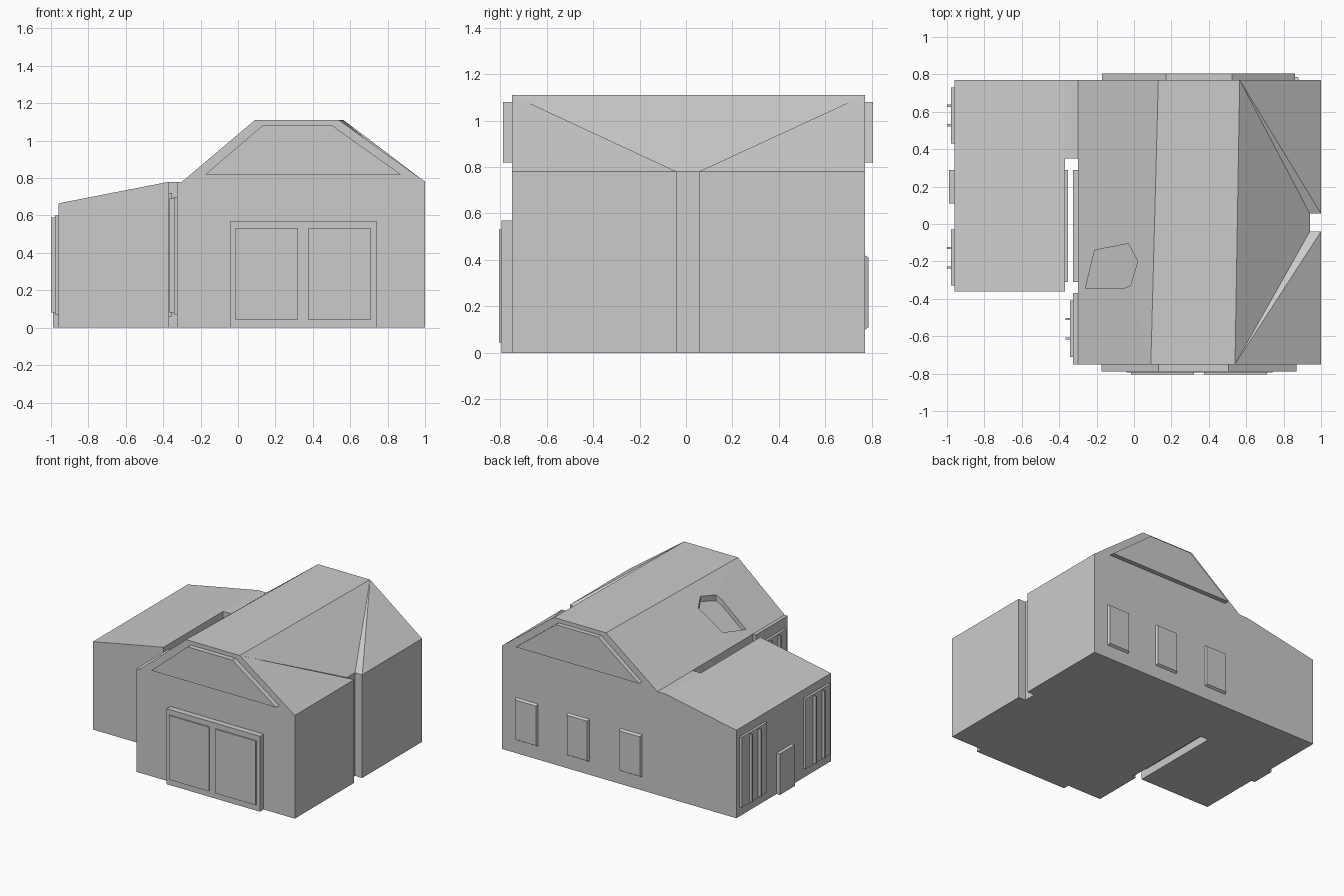
import bpy, bmesh

if "Cube" in bpy.data.objects:
    bpy.data.objects.remove(bpy.data.objects["Cube"])


def mesh_object(name, verts, faces):
    bm = bmesh.new()
    vs = [bm.verts.new(v) for v in verts]
    for f in faces:
        bm.faces.new([vs[i] for i in f])
    bmesh.ops.recalc_face_normals(bm, faces=bm.faces[:])
    me = bpy.data.meshes.new(name)
    bm.to_mesh(me)
    bm.free()
    ob = bpy.data.objects.new(name, me)
    bpy.context.collection.objects.link(ob)
    return ob


def loft(name, a, b):
    """Closed solid between two matching outlines."""
    n = len(a)
    faces = [list(range(n)), list(range(2 * n - 1, n - 1, -1))]
    faces += [[i, (i + 1) % n, (i + 1) % n + n, i + n] for i in range(n)]
    return mesh_object(name, a + b, faces)


def box(name, x0, x1, y0, y1, z0, z1):
    ring = [(x0, y0), (x1, y0), (x1, y1), (x0, y1)]
    return loft(name, [(x, y, z0) for x, y in ring], [(x, y, z1) for x, y in ring])


# Building shell: plan outline with eave heights, walls, then roof planes
E = 0.78
plan = [(-.325, -.75, E), (-.30, -.75, E), (1, -.75, E), (1, -.04, E),
        (.94, -.04, E), (.94, .055, E), (1, .055, E), (1, .77, E),
        (-.30, .77, E), (-.37, .77, E), (-.96, .77, .665), (-.96, -.36, .665),
        (-.37, -.36, E), (-.37, .35, E), (-.30, .35, E), (-.30, -.37, E),
        (-.325, -.37, E)]
n = len(plan)
ridge = [(.09, -.75, 1.11), (.54, -.75, 1.11), (.13, .77, 1.11), (.565, .77, 1.11)]
FL, FR, BL, BR = range(2 * n, 2 * n + 4)
verts = [(x, y, 0) for x, y, z in plan] + plan + ridge
faces = [list(range(n))]
faces += [[i, (i + 1) % n, (i + 1) % n + n, i + n] for i in range(n)]
T = lambda *ids: [i + n if i < n else i for i in ids]
faces += [T(1, 2, FR, FL), T(7, 8, BL, BR),              # gables
          T(FL, FR, BR, BL),                             # flat ridge
          T(1, FL, BL, 8, 14, 15),                       # left slope
          T(FR, 4, 5, BR), T(2, 3, FR), T(3, 4, FR),     # right slope with valley
          T(6, 7, BR), T(5, 6, BR),
          T(0, 1, 15, 16), T(8, 9, 13, 14), T(9, 10, 11, 12, 13)]
shell = mesh_object("building_shell", verts, faces)

# Shallow broken patch in the left roof slope
hole = [(-.21, -.14), (-.03, -.105), (.02, -.20), (-.02, -.33), (-.06, -.345), (-.26, -.345)]
slope = lambda x: E + (x + .30) * .83
cutter = loft("roof_hole_cutter", [(x, y, slope(x) - .04) for x, y in hole],
              [(x, y, slope(x) + .2) for x, y in hole])
cutter.hide_render = True
cutter.hide_set(True)
mod = shell.modifiers.new("roof_hole", 'BOOLEAN')
mod.operation = 'DIFFERENCE'
mod.solver = 'EXACT'
mod.object = cutter

# Gable panels, front and back
for name, y0, y1, xs in (("front_gable_panel", -.75, -.788, (-.175, .87, .505, .13)),
                         ("back_gable_panel", .77, .805, (-.17, .86, .525, .17))):
    pts = list(zip(xs, (.82, .82, 1.08, 1.08)))
    loft(name, [(x, y0, z) for x, z in pts], [(x, y1, z) for x, z in pts])

# Double barn door
box("front_door_frame", -.04, .74, -.795, -.75, 0, .57)
for i, x in enumerate((-.015, .375)):
    box(f"front_door_leaf_{i}", x, x + .335, -.805, -.795, .045, .53)

# Back windows with chamfered edges
for i, x in enumerate((.79, .36, -.08)):
    rect = lambda w, z0, z1, y: [(x - w, y, z0), (x + w, y, z0), (x + w, y, z1), (x - w, y, z1)]
    loft(f"back_window_{i}", rect(.092, .10, .42, .77), rect(.085, .11, .41, .787))


# Tall windows facing left, each with two upright bars
def tall_window(name, x, y, z0, z1):
    box(name, x - .018, x, y - .15, y + .15, z0, z1)
    for i, d in enumerate((-.052, .052)):
        box(f"{name}_bar_{i}", x - .04, x - .018, y + d - .006, y + d + .006, z0 + .01, z1 - .01)


tall_window("wing_window_back", -.96, .58, .07, .60)
tall_window("wing_window_front", -.96, -.18, .07, .60)
tall_window("barn_window", -.325, -.56, .07, .70)

# Small side door
box("side_door", -.988, -.96, .11, .29, 0, .31)

# Panels facing each other across the narrow passage
box("passage_panel_wing", -.37, -.352, -.31, .29, .06, .72)
box("passage_panel_barn", -.325, -.30, -.31, .29, .08, .70)
